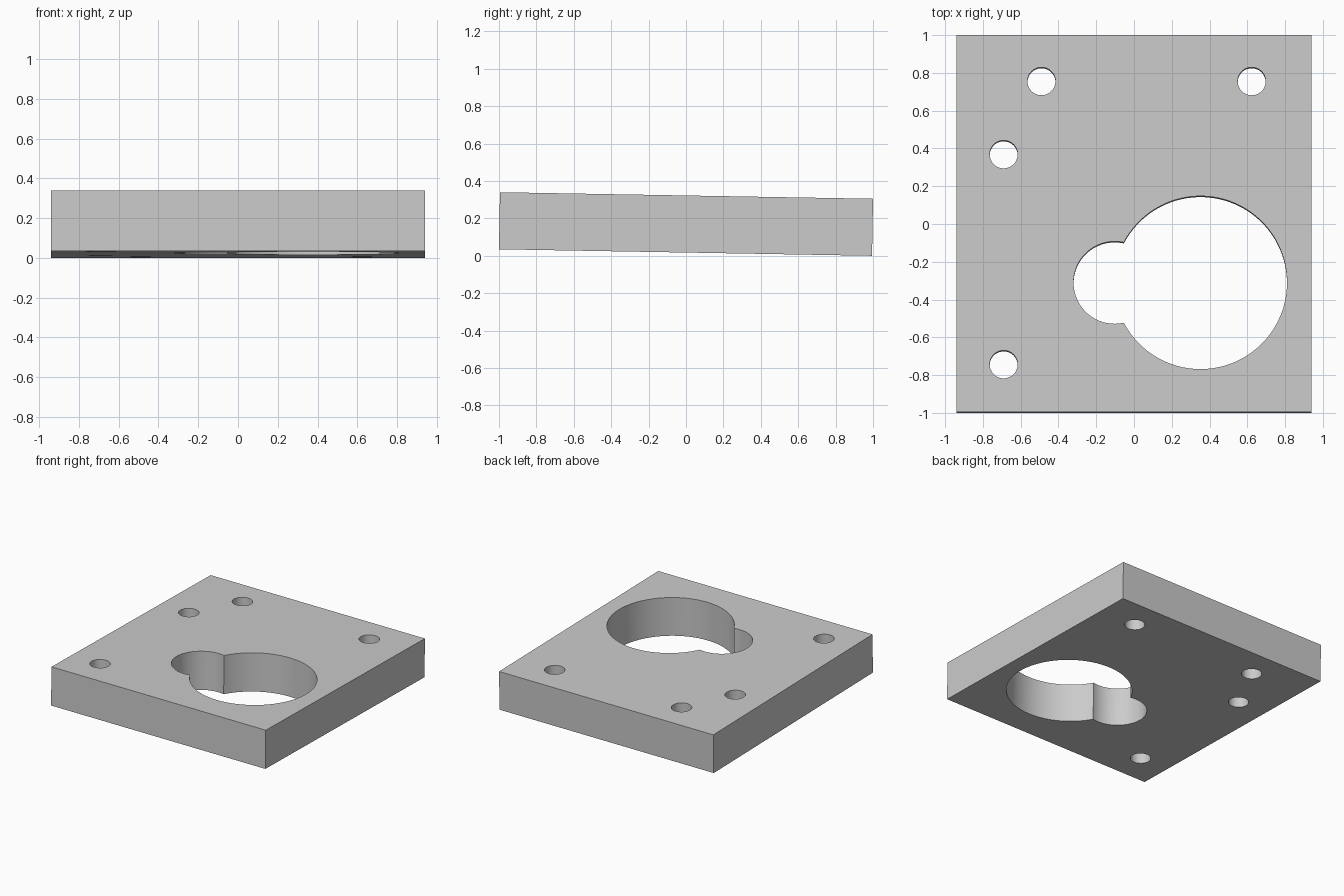
import bpy
import math

cube = bpy.data.objects.get("Cube")
if cube:
    bpy.data.objects.remove(cube, do_unlink=True)

WIDTH, LENGTH, THICK = 1.88, 1.995, 0.305
TILT = math.radians(-1)

grey = bpy.data.materials.new("light_grey")
grey.use_nodes = True
colour = (0.6, 0.6, 0.6, 1)
grey.diffuse_color = colour
grey.node_tree.nodes["Principled BSDF"].inputs["Base Color"].default_value = colour

# Rectangular plate
bpy.ops.mesh.primitive_cube_add(size=1)
plate = bpy.context.object
plate.name = "mounting_plate"
plate.scale = (WIDTH, LENGTH, THICK)
bpy.ops.object.transform_apply(location=False, rotation=False, scale=True)
plate.data.materials.append(grey)


def drill(name, x, y, radius, sides):
    """Cut a round through hole in the plate."""
    bpy.ops.mesh.primitive_cylinder_add(
        vertices=sides, radius=radius, depth=THICK * 2, location=(x, y, 0))
    cutter = bpy.context.object
    cutter.name = name
    cutter.hide_render = True
    cutter.data.materials.append(grey)
    bpy.context.view_layer.objects.active = plate
    cut = plate.modifiers.new(name, "BOOLEAN")
    cut.operation = "DIFFERENCE"
    cut.solver = "EXACT"
    cut.object = cutter
    bpy.ops.object.modifier_apply(modifier=name)
    bpy.data.objects.remove(cutter, do_unlink=True)


# Large bore with its overlapping side pocket
drill("main_bore", 0.352, -0.313, 0.458, 128)
drill("side_pocket", -0.102, -0.313, 0.218, 96)

# Four bolt holes
for i, (x, y) in enumerate([(-0.49, 0.753), (0.623, 0.753),
                            (-0.69, 0.366), (-0.69, -0.746)]):
    drill(f"bolt_hole_{i}", x, y, 0.074, 48)

# Round walls smooth, rims sharp
bpy.ops.object.select_all(action="DESELECT")
plate.select_set(True)
bpy.context.view_layer.objects.active = plate
bpy.ops.object.shade_smooth_by_angle(angle=math.radians(30))

# Slight backward lean, lowest edge on the ground
plate.rotation_euler.x = TILT
plate.location.z = (THICK * math.cos(TILT) + LENGTH * abs(math.sin(TILT))) / 2
